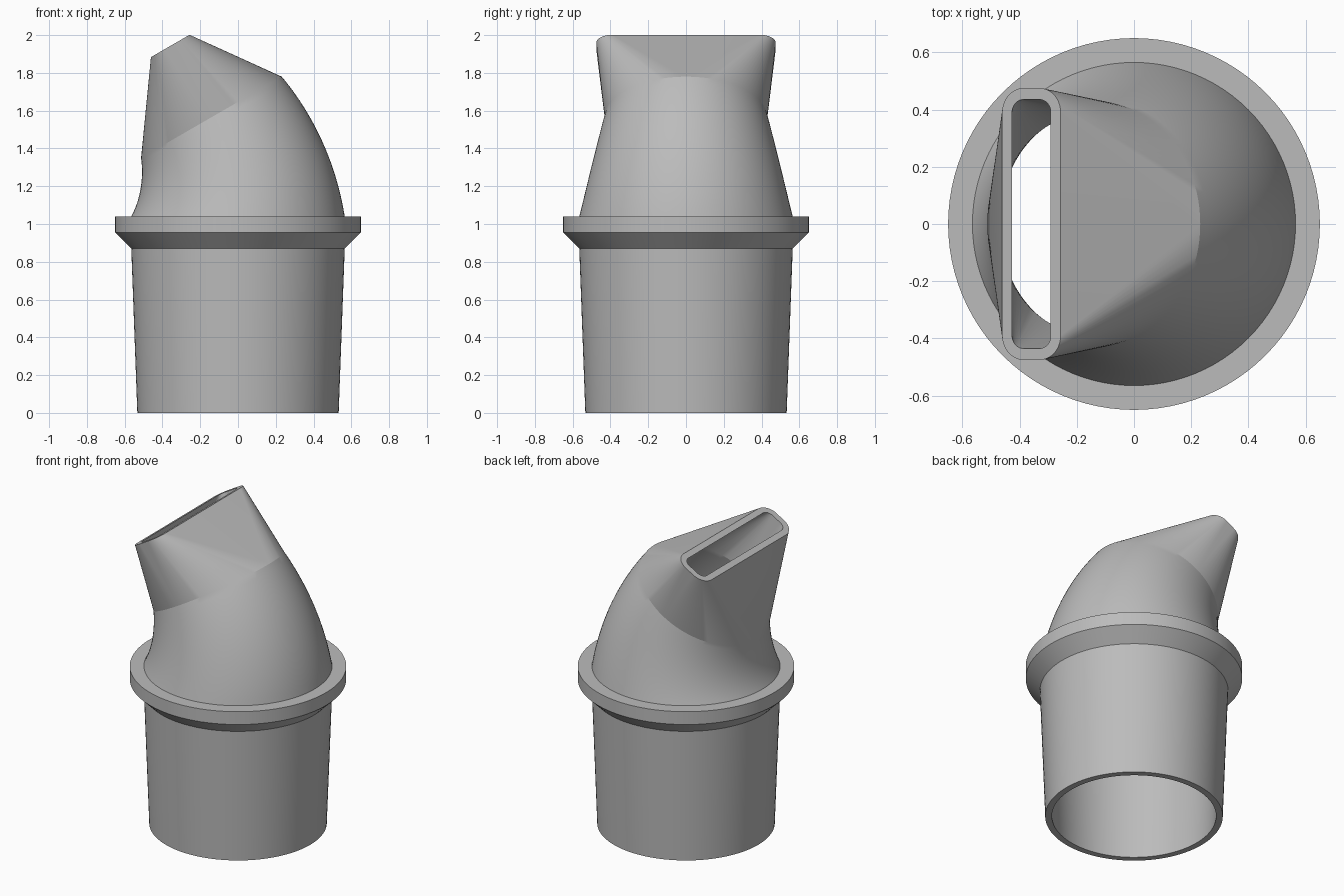
import bpy
import bmesh
from math import sin, cos, pi, radians
from mathutils import Vector

cube = bpy.data.objects.get("Cube")
if cube:
    bpy.data.objects.remove(cube, do_unlink=True)

STEPS = 24                      # segments per quarter turn
WALL = 0.04
PIVOT = Vector((-1.05, 0, 1.04))  # centre of the elbow bend
BEND_RADIUS = 1.05
TILT = radians(30)
BEND_STEPS = 20


def ring(center, radius, tilt=0.0, half_x=0.0, half_y=0.0):
    """Rounded rectangle in a tilted plane; a circle when the halves are zero."""
    across = Vector((cos(tilt), 0, sin(tilt)))
    points = []
    for quarter, (sx, sy) in enumerate(((1, 1), (-1, 1), (-1, -1), (1, -1))):
        for i in range(STEPS + 1):
            a = (quarter + i / STEPS) * pi / 2
            u = sx * half_x + radius * cos(a)
            v = sy * half_y + radius * sin(a)
            points.append(center + across * u + Vector((0, v, 0)))
    return points


def level(radius, z):
    return ring(Vector((0, 0, z)), radius)


def elbow_and_mouth(inset):
    """Narrowing elbow, then a straight change from circle to flat slot."""
    rings = []
    for i in range(BEND_STEPS + 1):
        t = i / BEND_STEPS
        a = TILT * t
        center = PIVOT + BEND_RADIUS * Vector((cos(a), 0, sin(a)))
        rings.append(ring(center, 0.565 - 0.135 * t - inset, a))
    tip = center + 0.436 * Vector((-sin(TILT), 0, cos(TILT)))
    rings.append(ring(tip, 0.085 - inset, TILT, 0.033, 0.39))
    return rings


# Outer skin: tapered sleeve, flange, elbow, slot mouth
outer = [level(r, z) for r, z in
         ((0.533, 0), (0.565, 0.87), (0.65, 0.955), (0.65, 1.04))]
outer += elbow_and_mouth(0)

# Bore: the same path inset by the wall, back down to the open base
bore = elbow_and_mouth(WALL)[::-1] + [level(0.533 - WALL, 0)]

# Join all rings into one closed shell
bm = bmesh.new()
rows = [[bm.verts.new(p) for p in r] for r in outer + bore]
count = len(rows[0])
for k, row in enumerate(rows):
    following = rows[(k + 1) % len(rows)]
    for i in range(count):
        j = (i + 1) % count
        bm.faces.new((row[i], row[j], following[j], following[i]))
bmesh.ops.remove_doubles(bm, verts=bm.verts, dist=0.0001)
bmesh.ops.recalc_face_normals(bm, faces=bm.faces)

mesh = bpy.data.meshes.new("hose_nozzle")
bm.to_mesh(mesh)
bm.free()
nozzle = bpy.data.objects.new("hose_nozzle", mesh)
bpy.context.collection.objects.link(nozzle)

# Plain grey plastic
grey = bpy.data.materials.new("grey_plastic")
grey.use_nodes = True
colour = (0.5, 0.5, 0.5, 1)
grey.diffuse_color = colour
grey.node_tree.nodes["Principled BSDF"].inputs["Base Color"].default_value = colour
mesh.materials.append(grey)

# Smooth skin with crisp rims
bpy.ops.object.select_all(action="DESELECT")
nozzle.select_set(True)
bpy.context.view_layer.objects.active = nozzle
bpy.ops.object.shade_smooth_by_angle(angle=radians(15))
